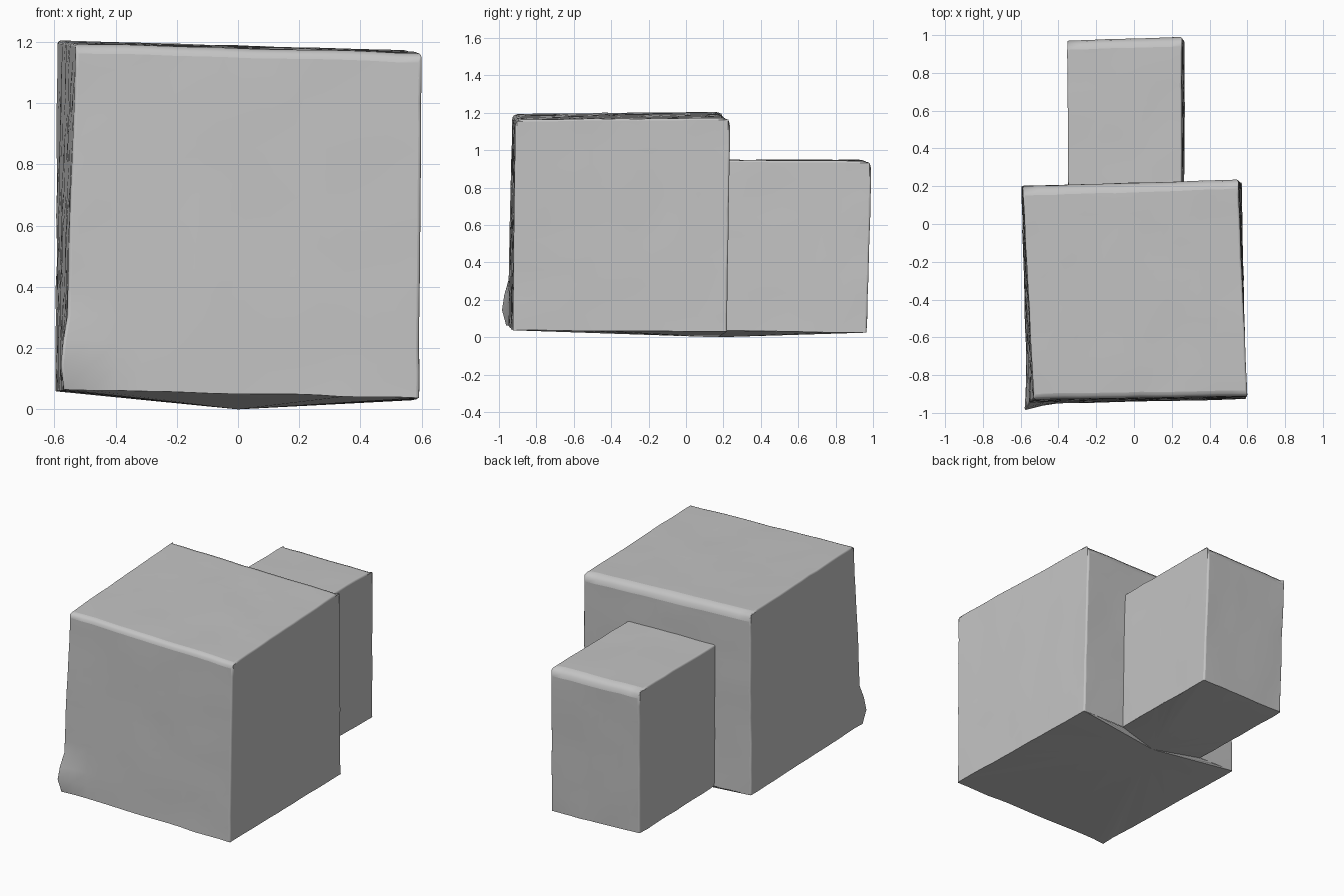
import bpy, bmesh
from mathutils import Vector, noise

if "Cube" in bpy.data.objects:
    bpy.data.objects.remove(bpy.data.objects["Cube"])

grey = bpy.data.materials.new("plain grey")
grey.use_nodes = True
grey.diffuse_color = (0.55, 0.55, 0.55, 1)
bsdf = grey.node_tree.nodes["Principled BSDF"]
bsdf.inputs["Base Color"].default_value = grey.diffuse_color
bsdf.inputs["Roughness"].default_value = 0.8


def lumpy(p):
    """Push a point slightly, for a worn hand-made surface."""
    p = Vector(p)
    # Swollen lower front corner
    swell = max(0, 1 - (p - Vector((-0.57, -0.95, 0.17))).length / 0.13)
    worn = noise.noise_vector(p * 5) * 0.003 + noise.noise_vector(p * 13) * 0.003
    return p + worn + Vector((-0.02, -0.04, 0)) * swell


def finish(name, bm):
    mesh = bpy.data.meshes.new(name)
    bm.to_mesh(mesh)
    bm.free()
    obj = bpy.data.objects.new(name, mesh)
    bpy.context.collection.objects.link(obj)
    mesh.materials.append(grey)
    bpy.ops.object.select_all(action="DESELECT")
    obj.select_set(True)
    bpy.context.view_layer.objects.active = obj
    bpy.ops.object.shade_smooth_by_angle(angle=0.6)
    return obj


def block(name, bottom, top, cuts, first_side=0):
    """Open-bottomed worn block; corners run front left, front right, back right, back left in plan.

    With first_side=1 the front is left open, for a block butted against another.
    """
    bm = bmesh.new()
    low = [bm.verts.new(p) for p in bottom]
    high = [bm.verts.new(p) for p in top]
    for i in range(first_side, 4):
        j = (i + 1) % 4
        bm.faces.new((low[i], low[j], high[j], high[i]))
    bm.faces.new(high)
    weight = bm.edges.layers.float.new("bevel_weight_edge")
    # Broad rounding on the back upper edge, less on the front one, crisp elsewhere
    for e in bm.edges:
        if len(e.link_faces) == 2:
            ends = set(e.verts)
            e[weight] = 1.0 if ends == set(high[2:]) else 0.6 if ends == set(high[:2]) else 0.2
    bmesh.ops.subdivide_edges(bm, edges=bm.edges[:], cuts=cuts, use_grid_fill=True)
    for v in bm.verts:
        v.co = lumpy(v.co)
    obj = finish(name, bm)
    bevel = obj.modifiers.new("worn edges", "BEVEL")
    bevel.limit_method = "WEIGHT"
    bevel.width = 0.05
    bevel.segments = 3


main_low = [(-0.565, -0.955, 0.065), (0.592, -0.927, 0.038), (0.57, 0.218, 0.03), (-0.597, 0.2, 0.058)]
main_high = [(-0.53, -0.928, 1.195), (0.6, -0.912, 1.163), (0.55, 0.235, 1.173), (-0.59, 0.2, 1.205)]
rear_low = [(-0.34, 0.203, 0.052), (0.268, 0.212, 0.036), (0.268, 0.967, 0.025), (-0.34, 0.95, 0.035)]
rear_high = [(-0.35, 0.2, 0.948), (0.255, 0.21, 0.948), (0.252, 0.992, 0.943), (-0.352, 0.972, 0.95)]

block("main_block", main_low, main_high, 13)
block("rear_block", rear_low, rear_high, 8, first_side=1)

# Shallow underside fanning out from one low point
outline = main_low[:3] + rear_low[1:] + rear_low[:1] + main_low[3:]
bm = bmesh.new()
rim = []
for a, b in zip(outline, outline[1:] + outline[:1]):
    a, b = Vector(a), Vector(b)
    rim += [bm.verts.new(lumpy(a.lerp(b, i / 14))) for i in range(14)]
centre = bm.verts.new((0, 0.17, 0))
for a, b in zip(rim, rim[1:] + rim[:1]):
    bm.faces.new((b, a, centre))
finish("underside", bm)
